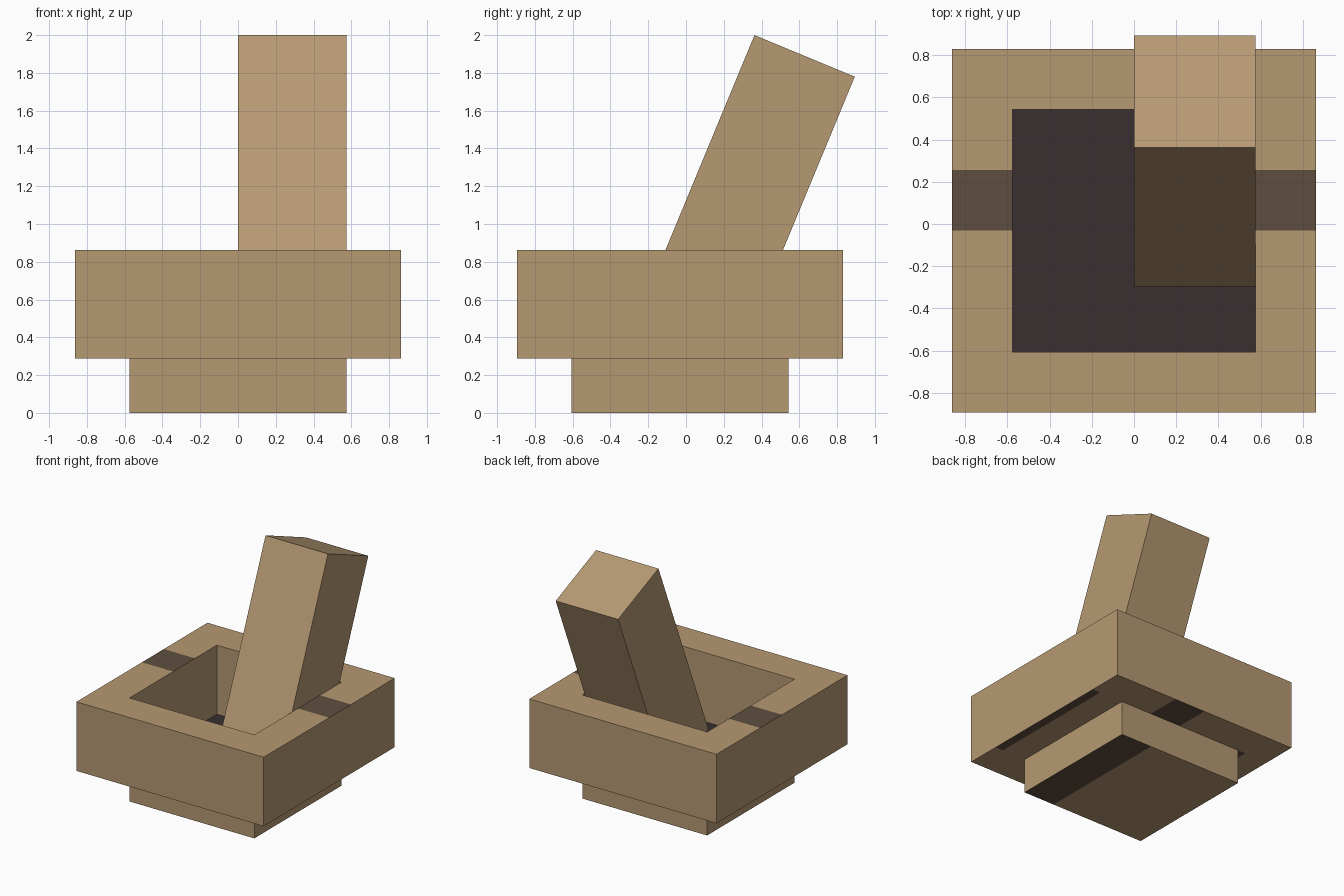
import bpy, bmesh, math
from mathutils import Matrix, Vector

cube = bpy.data.objects.get("Cube")
if cube:
    bpy.data.objects.remove(cube, do_unlink=True)

U = 0.2875      # one block of the design
CY = -0.032     # bowl centre along y


def make_material(name, rgb):
    mat = bpy.data.materials.new(name)
    mat.use_nodes = True
    colour = (*rgb, 1.0)
    mat.diffuse_color = colour
    mat.node_tree.nodes["Principled BSDF"].inputs["Base Color"].default_value = colour
    return mat


TAN, BROWN, DARK = 0, 1, 2
materials = [make_material("tan_wood", (0.47, 0.32, 0.17)),
             make_material("brown_stripe", (0.115, 0.076, 0.05)),
             make_material("dark_floor", (0.04, 0.028, 0.03))]


def finish(name, bm, location, rule=None):
    """Colour the faces by rule (in block units) and make the object."""
    bmesh.ops.recalc_face_normals(bm, faces=bm.faces)
    for face in bm.faces:
        if rule:
            face.material_index = rule(face.calc_center_median() / U, face.normal)
    mesh = bpy.data.meshes.new(name)
    bm.to_mesh(mesh)
    bm.free()
    for mat in materials:
        mesh.materials.append(mat)
    obj = bpy.data.objects.new(name, mesh)
    obj.location = location
    bpy.context.collection.objects.link(obj)
    return obj


def box(size):
    bm = bmesh.new()
    bmesh.ops.create_cube(bm, size=1, matrix=Matrix.Diagonal((*size, 1)))
    return bm


def cut(bm, axis, values):
    """Slice the mesh across an axis at the given block positions."""
    normal = Vector([float(i == axis) for i in range(3)])
    for v in values:
        bmesh.ops.bisect_plane(bm, geom=bm.verts[:] + bm.edges[:] + bm.faces[:],
                               plane_co=normal * v * U, plane_no=normal)


# Base: dark floor on top, stripe along the left of the underside
def base_rule(c, n):
    if n.z > 0.5:
        return DARK
    return BROWN if n.z < -0.5 and c.x > 1 else TAN


base = box((4 * U, 4 * U, U))
cut(base, 0, [1])
finish("base", base, (0, CY, U / 2), base_rule)


# Bowl: square ring of walls, open through the middle
def bowl_rule(c, n):
    side_wall = abs(c.x) > 2 and abs(c.y) < 2
    if n.z > 0.5 and side_wall and 0 < c.y < 1:
        return BROWN
    if n.z < -0.5:
        if side_wall and (c.x > 2.75 or -2.25 < c.x):
            return BROWN if c.x > 2.75 or c.x < 0 else TAN
        if abs(c.y) > 2 and 0 < c.x < 1:
            return BROWN
    return TAN


bowl = bmesh.new()
corners = [(-1, -1), (1, -1), (1, 1), (-1, 1)]
section = [(3, -1), (3, 1), (2, 1), (2, -1)]
rings = [[bowl.verts.new((x * r * U, y * r * U, z * U)) for x, y in corners]
         for r, z in section]
for i in range(4):
    a, b = rings[i], rings[(i + 1) % 4]
    for j in range(4):
        k = (j + 1) % 4
        bowl.faces.new((a[j], a[k], b[k], b[j]))
cut(bowl, 0, [-2.25, -2, 0, 1, 2, 2.75])
cut(bowl, 1, [-2, 0, 1, 2])
finish("bowl", bowl, (0, CY, 2 * U), bowl_rule)

# Pestle: square bar leaning backwards against the left wall
pestle = finish("pestle", box((2 * U, 2 * U, 6 * U)), (U, 0.298, 1.093))
pestle.rotation_euler.x = -math.radians(22.5)
